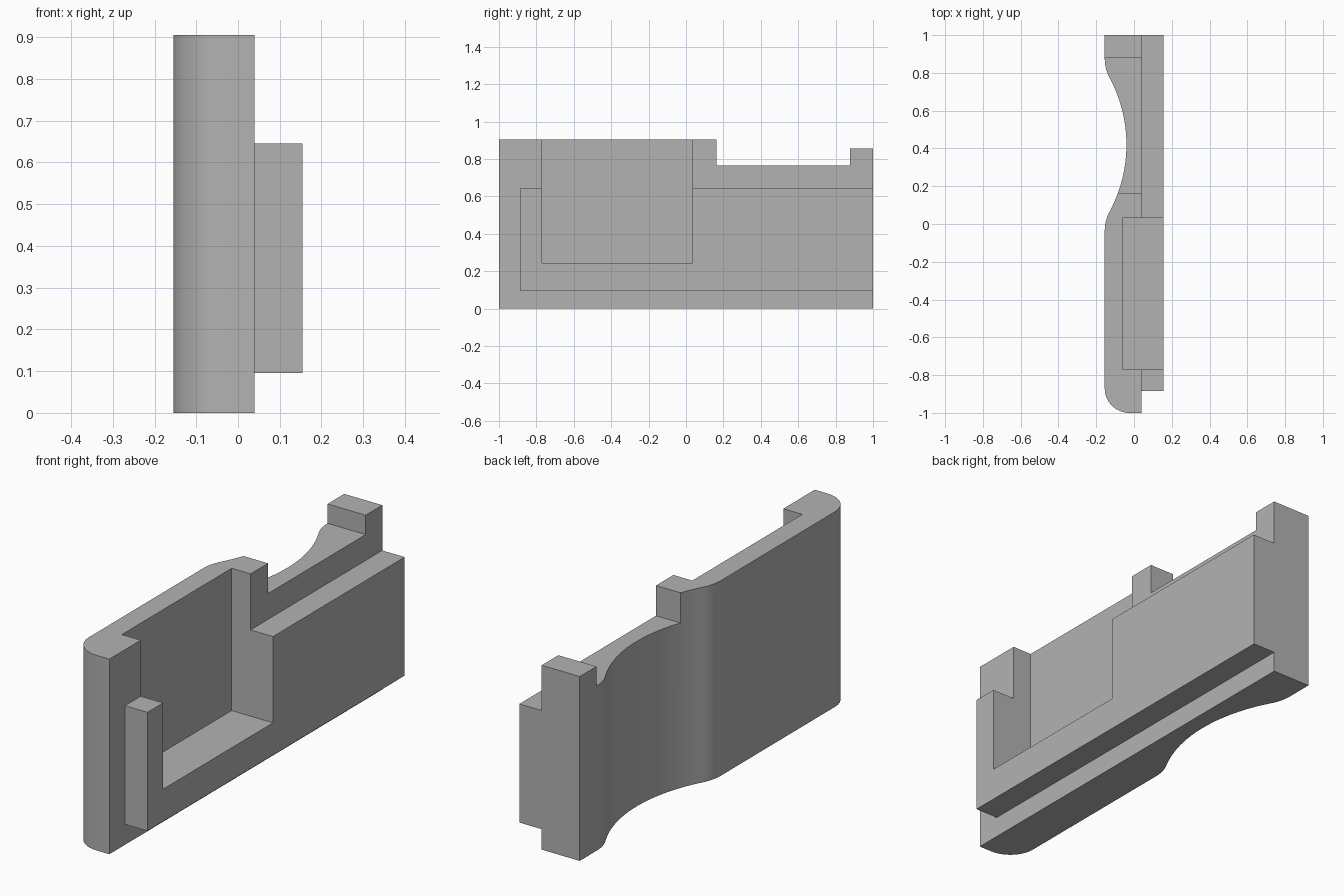
import bpy, bmesh
from math import sin, cos, pi, atan

if "Cube" in bpy.data.objects:
    bpy.data.objects.remove(bpy.data.objects["Cube"])

grey = bpy.data.materials.new("plain grey")
grey.use_nodes = True
colour = (0.45, 0.45, 0.45, 1)
grey.diffuse_color = colour
grey.node_tree.nodes["Principled BSDF"].inputs["Base Color"].default_value = colour


def extrude(name, points, z0, z1):
    """Closed outline in plan, raised from z0 to z1."""
    bm = bmesh.new()
    face = bm.faces.new([bm.verts.new((x, y, z0)) for x, y in points])
    raised = bmesh.ops.extrude_face_region(bm, geom=[face])["geom"]
    for v in raised:
        if isinstance(v, bmesh.types.BMVert):
            v.co.z = z1
    bmesh.ops.recalc_face_normals(bm, faces=bm.faces)
    mesh = bpy.data.meshes.new(name)
    bm.to_mesh(mesh)
    bm.free()
    mesh.materials.append(grey)
    obj = bpy.data.objects.new(name, mesh)
    bpy.context.collection.objects.link(obj)
    return obj


def box(name, x, y, z):
    return extrude(name, [(x[0], y[0]), (x[1], y[0]), (x[1], y[1]), (x[0], y[1])], *z)


def modify(obj, operation, other):
    mod = obj.modifiers.new(other.name, "BOOLEAN")
    mod.operation, mod.object, mod.solver = operation, other, "EXACT"
    bpy.context.view_layer.objects.active = obj
    bpy.ops.object.modifier_apply(modifier=mod.name)
    bpy.data.objects.remove(other)


# Plan outline: straight inner side, rounded front corner, scooped outer side
left, right, inner = -0.155, 0.155, 0.04
corner = 0.13
outline = [(inner, 1), (inner, -1)]
for i in range(17):
    a = i / 16 * pi / 2
    outline.append((left + corner - corner * sin(a), -1 + corner - corner * cos(a)))

# Scoop: a wide arc blended into the side by a tangent fillet at each end
middle, half, depth = 0.42, 0.455, 0.115
angle = 2 * atan(depth / half)
fillet = 0.21
wide = half / sin(angle) - fillet
ramp = [(left + fillet * (1 - cos(angle * i / 10)), half - fillet * sin(angle * i / 10))
        for i in range(11)]
bowl = [(left + depth - wide * (1 - cos(angle * i / 14)), wide * sin(angle * i / 14))
        for i in range(13, -14, -1)]
outline += [(x, middle - d) for x, d in ramp + bowl]
outline += [(x, middle + d) for x, d in reversed(ramp)]
outline.append((left, 1))

body = extrude("grip_body", outline, 0, 0.905)

# Raised rail along the inner side
modify(body, "UNION", box("rail", (inner - 0.03, right), (-0.885, 1), (0.095, 0.645)))

# Top notches and the open pocket
modify(body, "DIFFERENCE", box("top_notch", (-0.5, 0.5), (0.163, 0.878), (0.765, 1.2)))
modify(body, "DIFFERENCE", box("end_step", (-0.5, 0.5), (0.8, 1.2), (0.855, 1.2)))
modify(body, "DIFFERENCE", box("pocket", (-0.057, 0.5), (-0.77, 0.035), (0.245, 1.2)))

# Smooth curved sides with sharp edges
bpy.ops.object.select_all(action="DESELECT")
body.select_set(True)
bpy.context.view_layer.objects.active = body
bpy.ops.object.shade_smooth_by_angle(angle=pi / 6)
